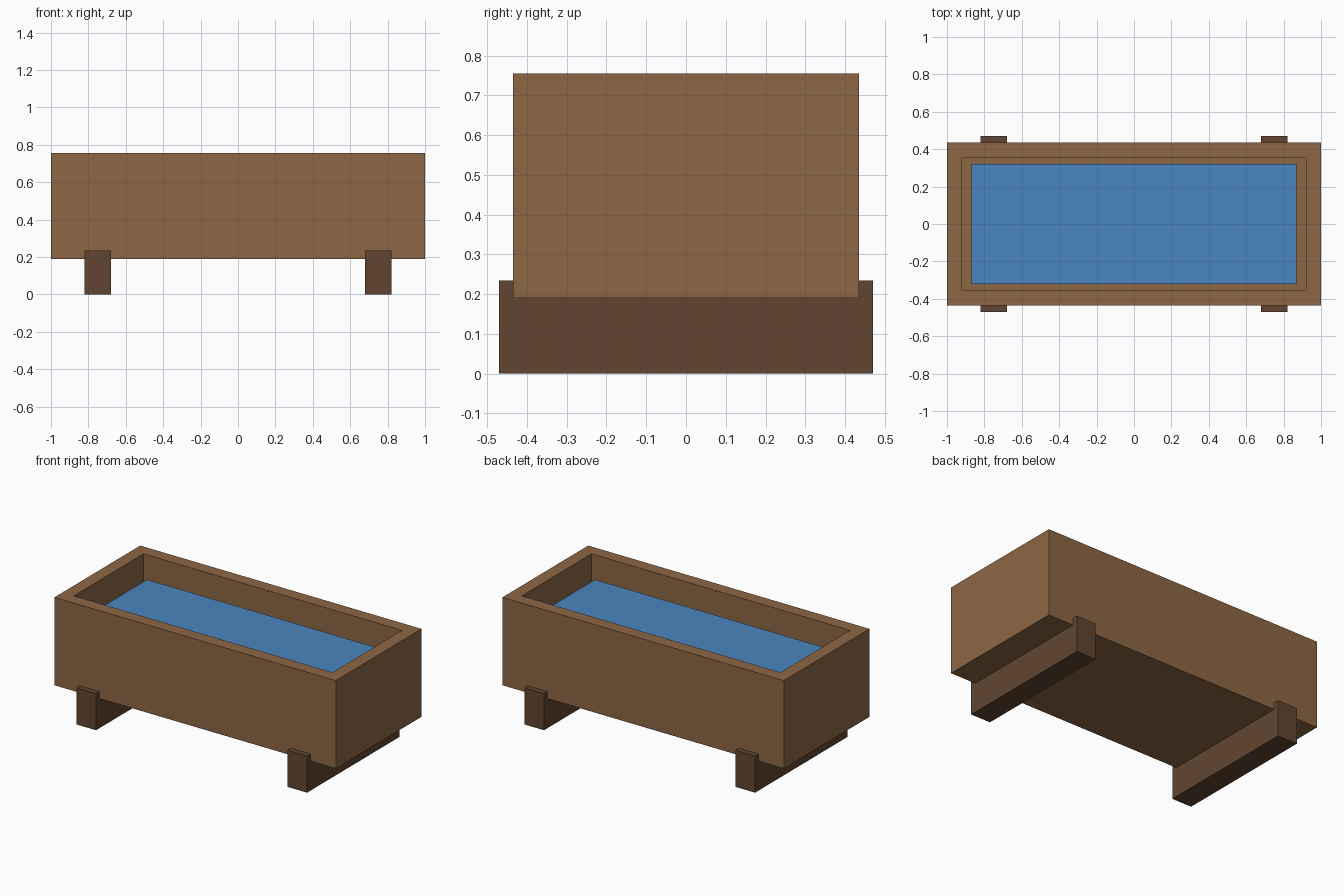
import bpy
import bmesh

if "Cube" in bpy.data.objects:
    bpy.data.objects.remove(bpy.data.objects["Cube"])


def material(name, rgb):
    m = bpy.data.materials.new(name)
    m.diffuse_color = (*rgb, 1)
    m.use_nodes = True
    m.node_tree.nodes["Principled BSDF"].inputs["Base Color"].default_value = m.diffuse_color
    return m


wood = material("wood", (0.27, 0.135, 0.06))
dark_wood = material("dark_wood", (0.12, 0.06, 0.03))
blue = material("water", (0.07, 0.24, 0.53))


def box(name, x, y, z, mat):
    """Box from (min, max) ranges; returns the object."""
    bm = bmesh.new()
    bmesh.ops.create_cube(bm, size=1)
    for v in bm.verts:
        v.co = [r[0] if c < 0 else r[1] for c, r in zip(v.co, (x, y, z))]
    mesh = bpy.data.meshes.new(name)
    bm.to_mesh(mesh)
    bm.free()
    mesh.materials.append(mat)
    ob = bpy.data.objects.new(name, mesh)
    bpy.context.collection.objects.link(ob)
    return ob


# Hollow trough: inset the top face and push it down to the floor
trough = box("trough", (-1, 1), (-0.435, 0.435), (0.19, 0.755), wood)
bm = bmesh.new()
bm.from_mesh(trough.data)
top = max(bm.faces, key=lambda f: f.calc_center_median().z)
bmesh.ops.inset_region(bm, faces=[top], thickness=0.115)
inner = bmesh.ops.extrude_discrete_faces(bm, faces=[top])["faces"][0]
for v in inner.verts:
    v.co.z = 0.305
bm.to_mesh(trough.data)
bm.free()

# Water surface, with a small gap at each end
box("water", (-0.87, 0.87), (-0.32, 0.32), (0.575, 0.615), blue)

# Cross beams the trough rests in
for side, cx in (("left", -0.75), ("right", 0.75)):
    box(side + "_support", (cx - 0.07, cx + 0.07), (-0.47, 0.47), (0, 0.235), dark_wood)
